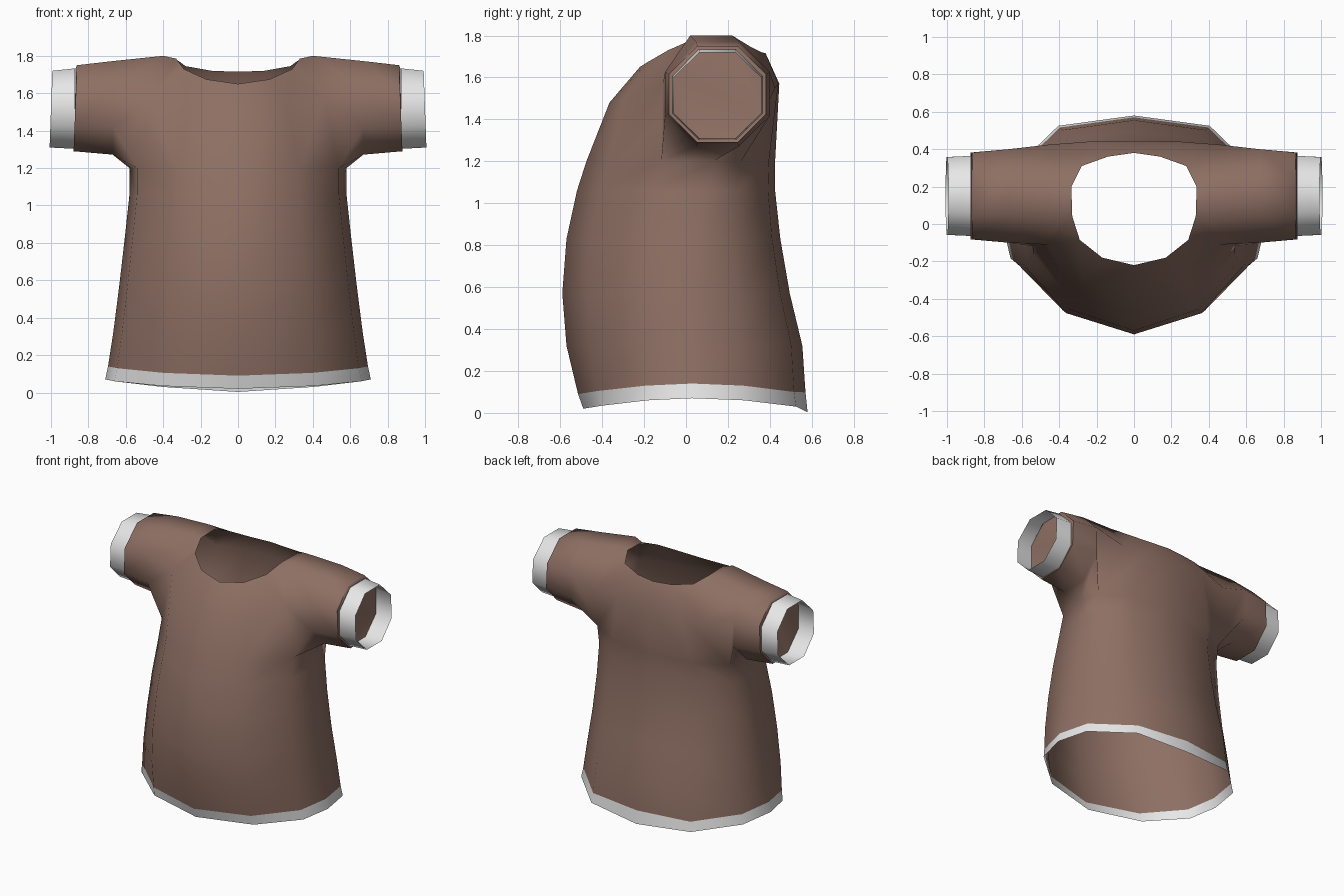
import bpy, bmesh, math

if "Cube" in bpy.data.objects:
    bpy.data.objects.remove(bpy.data.objects["Cube"])

def material(name, col):
    m = bpy.data.materials.new(name)
    m.diffuse_color = (*col, 1)
    m.use_nodes = True
    m.node_tree.nodes["Principled BSDF"].inputs["Base Color"].default_value = m.diffuse_color
    return m

brown = material("brown cloth", (0.27, 0.16, 0.125))
white = material("white trim", (0.8, 0.8, 0.8))

def finish(name, bm, mat):
    """Turn one half into a mirrored, smooth-shaded object."""
    bmesh.ops.recalc_face_normals(bm, faces=bm.faces)
    me = bpy.data.meshes.new(name)
    bm.to_mesh(me)
    bm.free()
    me.materials.append(mat)
    ob = bpy.data.objects.new(name, me)
    bpy.context.collection.objects.link(ob)
    mod = ob.modifiers.new("mirror", 'MIRROR')
    mod.use_clip = True
    bpy.ops.object.select_all(action='DESELECT')
    ob.select_set(True)
    bpy.context.view_layer.objects.active = ob
    bpy.ops.object.shade_smooth_by_angle(angle=math.radians(60))
    return ob

def bridge(bm, a, b, closed=False):
    n = len(a)
    for i in range(n if closed else n - 1):
        j = (i + 1) % n
        vs = list(dict.fromkeys((a[i], a[j], b[j], b[i])))
        bm.faces.new(vs)

# half cross-section: front centre -> side -> back centre
XF = (0, .57, .93, 1, .93, .57, 0)
YF = (-1, -.82, -.41, 0, .45, .9, 1)
HEM_Z = (.02, .035, .06, .07, .06, .03, .003)

def ring(bm, w, front, mid, back, zs):
    out = []
    for xf, yf, z in zip(XF, YF, zs):
        y = mid + (yf * (back - mid) if yf > 0 else yf * (mid - front))
        out.append(bm.verts.new((w * xf, y, z)))
    return out

def octagon(bm, x, r_y, z_mid, r_z, slant=0):
    k = 1 / math.cos(math.pi / 8)
    out = []
    for i in range(8):
        a = math.pi / 8 + i * math.pi / 4
        out.append(bm.verts.new((x - slant * math.sin(a), .15 + r_y * k * math.cos(a),
                                 z_mid + r_z * k * math.sin(a))))
    return out

# shirt body: lower rings
bm = bmesh.new()
hem_top = (.695, -.515, .03, .57)
rings = [ring(bm, *hem_top, [z + .07 + .025 * (i == 6) for i, z in enumerate(HEM_Z)])]
for w, f, m, b, z in ((.667, -.57, .03, .555, .32), (.635, -.59, .04, .495, .57),
                      (.605, -.57, .06, .45, .83), (.58, -.52, .09, .425, 1.06),
                      (.58, -.475, .13, .425, 1.2)):
    rings.append(ring(bm, w, f, m, b, [z] * 7))
for a, b in zip(rings, rings[1:]):
    bridge(bm, a, b)
top = rings[-1]

# yoke: chest row, back row, neckline and shoulder
V = lambda *pts: [bm.verts.new(p) for p in pts]
chest = V((0, -.365, 1.48), (.27, -.30, 1.5), (.46, -.11, 1.57))
back = V((.45, .425, 1.55), (.25, .44, 1.57), (0, .445, 1.57))
neck = V((0, -.22, 1.65), (.17, -.18, 1.675), (.29, -.085, 1.73), (.33, .04, 1.785),
         (.335, .2, 1.785), (.28, .31, 1.745), (.14, .36, 1.72), (0, .38, 1.715))
sf, sb = V((.4, .02, 1.8), (.4, .22, 1.8))
bridge(bm, top[:3], chest)
bridge(bm, top[4:], back)
bridge(bm, chest + [sf, sb] + back, neck)

# sleeve from the armhole, closed by a recessed panel behind the cuff
hole = [back[0], sb, sf, chest[2], top[2], top[3], top[3], top[4]]
loops = [hole, octagon(bm, .67, .25, 1.522, .25), octagon(bm, .87, .232, 1.52, .23, .01),
         octagon(bm, .87, .212, 1.518, .213)]
for a, b in zip(loops, loops[1:]):
    bridge(bm, a, b, True)
bm.faces.new(loops[-1])
finish("shirt_body", bm, brown)

# hem band
bm = bmesh.new()
bridge(bm, ring(bm, .71, -.49, .03, .58, HEM_Z),
       ring(bm, *hem_top, [z + .07 + .025 * (i == 6) for i, z in enumerate(HEM_Z)]))
finish("hem_band", bm, white)

# sleeve cuffs
bm = bmesh.new()
bridge(bm, octagon(bm, .872, .214, 1.518, .215), octagon(bm, 1.0, .208, 1.515, .205, .008), True)
finish("sleeve_cuffs", bm, white)
